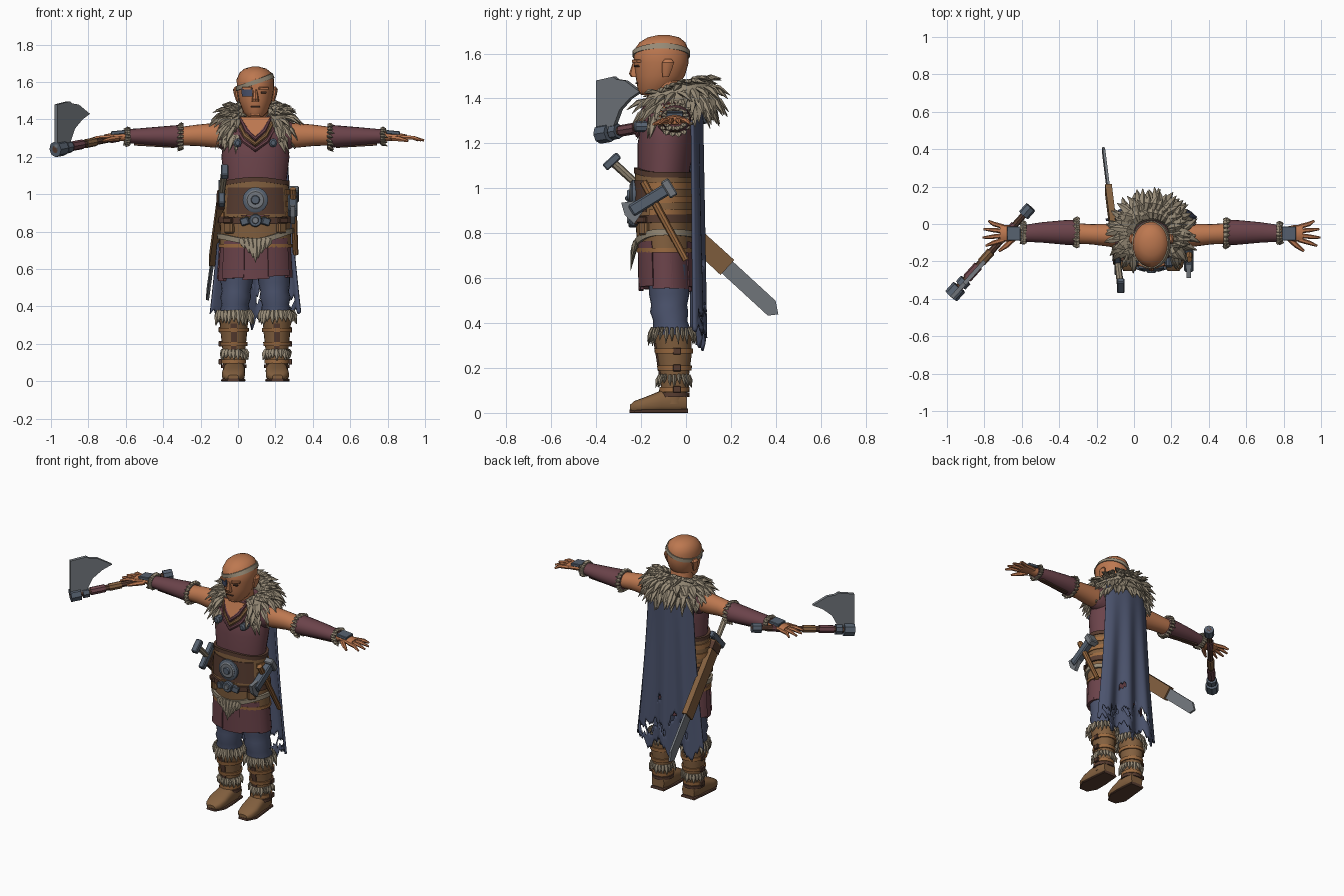
import bpy, bmesh, math, random
from mathutils import Vector, Euler

random.seed(4)
CENTRE = 0.093  # sideways shift of the body axis
FULL = math.tau
if "Cube" in bpy.data.objects:
    bpy.data.objects.remove(bpy.data.objects["Cube"])


def paint(name, code):
    channels = [int(code[i:i + 2], 16) / 255 for i in (0, 2, 4)]
    colour = [((c + 0.055) / 1.055) ** 2.4 for c in channels] + [1]
    mat = bpy.data.materials.new(name)
    mat.use_nodes = True
    mat.diffuse_color = colour
    mat.node_tree.nodes["Principled BSDF"].inputs["Base Color"].default_value = colour
    return mat


skin = paint("tanned skin", "bd7850")
maroon = paint("maroon cloth", "6b434a")
fur_tan = paint("grey tan fur", "968a76")
leather = paint("brown leather", "83603f")
dark = paint("dark leather", "573c30")
blue = paint("blue cloth", "4c546e")
steel = paint("steel", "74797f")
iron = paint("blue iron", "56616f")
strapping = paint("light leather", "9a6a40")


# ---- helpers ----
def finish(name, bm, mat, crease=0.6):
    bmesh.ops.recalc_face_normals(bm, faces=bm.faces)
    bmesh.ops.translate(bm, verts=bm.verts, vec=(CENTRE, 0, 0))
    for face in bm.faces:
        face.smooth = True
    for edge in bm.edges:
        edge.smooth = edge.calc_face_angle(0) < crease
    mesh = bpy.data.meshes.new(name)
    bm.to_mesh(mesh)
    bm.free()
    mesh.materials.append(mat)
    obj = bpy.data.objects.new(name, mesh)
    bpy.context.collection.objects.link(obj)
    return obj


def bridge(bm, loops, closed=False):
    rows = [[bm.verts.new(p) for p in loop] for loop in loops]
    pairs = list(zip(rows, rows[1:])) + ([(rows[-1], rows[0])] if closed else [])
    for a, b in pairs:
        for k in range(len(a)):
            j = (k + 1) % len(a)
            bm.faces.new((a[k], a[j], b[j], b[k]))
    if not closed:
        bm.faces.new(rows[0])
        bm.faces.new(rows[-1])


def loft(name, mat, rings, axis="z", side=1, sides=20, power=1.0):
    place = {"z": lambda t, a, b: (side * a, b, t),
             "x": lambda t, a, b: (side * t, a, b),
             "y": lambda t, a, b: (side * a, t, max(0, b))}[axis]
    bend = lambda w: math.copysign(abs(w) ** power, w)
    angles = [FULL * k / sides for k in range(sides)]
    bm = bmesh.new()
    bridge(bm, [[place(t, a + ra * bend(math.cos(g)), b + rb * bend(math.sin(g))) for g in angles]
                for t, a, b, ra, rb in rings])
    return finish(name, bm, mat)


def sweep(bm, points, radii, sides=6, flat=1.0):
    points = [Vector(p) for p in points]
    loops = []
    for i, p in enumerate(points):
        d = (points[min(i + 1, len(points) - 1)] - points[max(i - 1, 0)]).normalized()
        u = d.cross(Vector((0, 0, 1) if abs(d.z) < 0.9 else (0, 1, 0))).normalized()
        v = u.cross(d)
        loops.append([p + radii[i] * (u * math.cos(FULL * k / sides) + v * flat * math.sin(FULL * k / sides))
                      for k in range(sides)])
    bridge(bm, loops)


def rod(name, mat, points, radii, sides=8, flat=1.0):
    bm = bmesh.new()
    sweep(bm, points, radii, sides, flat)
    return finish(name, bm, mat)


def tufts(name, items):
    bm = bmesh.new()
    for base, aim, length, width in items:
        base, aim = Vector(base), Vector(aim).normalized() * length
        droop = Vector((0, 0, -0.2 * length))
        sweep(bm, [base, base + aim * 0.5, base + aim + droop], [width * 0.7, width, 0.002], 5, 0.6)
    return finish(name, bm, fur_tan)


def trim(name, centre, u, v, radii, along, count=22, length=0.05):
    u, v, centre = Vector(u), Vector(v), Vector(centre)
    items = []
    for k in range(count):
        g = FULL * k / count
        out = u * math.cos(g) * radii[0] + v * math.sin(g) * radii[1]
        aim = Vector(along) + out.normalized() * random.uniform(0, 0.5)
        items.append((centre + out - Vector(along) * length / 2, aim, length * random.uniform(0.9, 1.3), 0.017))
    return tufts(name, items)


def section(rows, z):
    for a, b in zip(rows, rows[1:]):
        if z <= b[0] or b is rows[-1]:
            f = max(0, min(1, (z - a[0]) / (b[0] - a[0])))
            return [p + (q - p) * f for p, q in zip(a[1:], b[1:])]


def strap(name, mat, rows, z, height, grow, tilt=0, dip=0, arc=(0, FULL), side=1, steps=36):
    """Band hugging a lofted profile, either a full ring or an arc."""
    closed = arc[1] - arc[0] >= FULL
    loops = []
    for k in range(steps + (not closed)):
        g = arc[0] + (arc[1] - arc[0]) * k / steps
        c, s = math.cos(g), math.sin(g)
        mid = z + tilt * c - dip * max(0, -s) ** 3
        loop = []
        for h, extra in ((-1, -0.01), (-1, grow), (1, grow), (1, -0.01)):
            level = mid + h * height / 2
            x, y, rx, ry = section(rows, level)
            loop.append((side * (x + (rx + extra) * c), y + (ry + extra) * s, level))
        loops.append(loop)
    bm = bmesh.new()
    bridge(bm, loops, closed)
    return finish(name, bm, mat)


def plate(name, mat, outline, origin, u, v, thick):
    u, v, origin = Vector(u).normalized(), Vector(v).normalized(), Vector(origin)
    n = u.cross(v) * thick / 2
    bm = bmesh.new()
    bridge(bm, [[origin + u * a + v * b + n * w for a, b in outline] for w in (-1, 1)])
    return finish(name, bm, mat, 0.3)


def box(name, mat, centre, size, turn=(0, 0, 0)):
    bm = bmesh.new()
    bmesh.ops.create_cube(bm, size=1)
    bmesh.ops.scale(bm, verts=bm.verts, vec=size)
    bmesh.ops.bevel(bm, geom=bm.edges[:], offset=min(size) * 0.15, segments=1, affect="EDGES")
    bmesh.ops.rotate(bm, verts=bm.verts, matrix=Euler(turn).to_matrix())
    bmesh.ops.translate(bm, verts=bm.verts, vec=centre)
    return finish(name, bm, mat, 0.3)


# ---- tunic, skirt and waist ----
BODY = [(.54, 0, -.085, .195, .12), (.72, 0, -.09, .182, .115), (.86, 0, -.1, .178, .118), (1.06, 0, -.1, .165, .115),
        (1.2, 0, -.09, .182, .125), (1.33, 0, -.08, .165, .115), (1.42, 0, -.06, .1, .08)]
loft("tunic", maroon, [(.6, 0, -.085, .185, .11)] + BODY[1:], sides=32)
panels = 9
for k in range(panels):
    start = FULL * (k + 0.25) / panels
    strap(f"skirt_panel_{k}", maroon, BODY, .645 + .012 * (k % 2), .2, .006 + .007 * (k % 2),
          tilt=.01, arc=(start, start + FULL / panels * 1.06), steps=6)
strap("waist_wrap", leather, BODY, .8, .17, .01)
strap("corset", leather, BODY, .965, .19, .012, dip=-.02)
for k, z in enumerate((.89, .95, 1.01)):
    strap(f"waist_strap_{k}", strapping, BODY, z, .03, .018, arc=(-.5, math.pi + .5))
strap("corset_rim", dark, BODY, 1.06, .025, .017, dip=-.02)
strap("corset_front", dark, BODY, .965, .14, .016, arc=(math.pi * 1.2, math.pi * 1.8))
strap("buckle_belt", dark, BODY, .865, .035, .022, dip=.01)
strap("rope_belt", fur_tan, BODY, .79, .028, .024, tilt=.015, dip=.04)
strap("wrap_hem", strapping, BODY, .725, .02, .016)
tufts("hanging_pelt", [((x / 40, -.225, .765), (-x / 8, -.2, -1), .11 - abs(x) * .02, .022) for x in (-3, -2, -1, 0, 1, 2, 3)])
for name, mat, r, y, z in (("disc_rim", iron, .068, -.245, .97), ("disc_plate", steel, .052, -.252, .97),
                           ("disc_boss", iron, .024, -.262, .97), ("buckle", iron, .035, -.255, .86), ("buckle_pin", steel, .018, -.262, .86)):
    loft(name, mat, [(-.2, 0, z, r, r), (y + .006, 0, z, r, r), (y, 0, z, r * .85, r * .85)], "y")
for side in (1, -1):
    box("buckle_wing", iron, (side * .055, -.235, .855), (.045, .03, .04), (0, side * .3, side * .3))
    box("belt_pouch", leather, (side * .13, -.175, .83), (.055, .06, .08), (0, 0, side * .7))
    box("pouch_flap", dark, (side * .133, -.179, .86), (.06, .065, .03), (0, 0, side * .7))

# ---- neck, collar and mantle ----
loft("neck", skin, [(1.34, 0, -.07, .085, .08), (1.42, 0, -.085, .07, .07), (1.5, 0, -.1, .07, .075)])
plate("open_chest", skin, [(-.08, .13), (0, 0), (.08, .13)], (0, -.217, 1.29), (1, 0, 0), (0, .4, 1), .008)
for k in range(3):
    drop, wide = k * .028, .075 + k * .012
    rod(f"cowl_fold_{k}", (maroon, leather, maroon)[k],
        [(-wide, -.15, 1.41 - drop), (-wide * .6, -.19, 1.34 - drop), (0, -.213, 1.295 - drop),
         (wide * .6, -.19, 1.34 - drop), (wide, -.15, 1.41 - drop)], [.014] * 5)


def ring_point(g, r=0.0, h=0.0):
    return Vector((math.sin(g) * (.135 + r), -.045 + math.cos(g) * (.115 + r), 1.395 + .035 * math.cos(g) + h))


arc = [math.radians(a) for a in range(-145, 146, 10)]
rod("mantle_base", fur_tan, [ring_point(g) for g in arc], [.05] * len(arc), 10, 1.2)
items = []
for row, (r, h, length) in enumerate(((-.04, .05, .08), (0, .055, .09), (.03, .03, .1), (.045, -.01, .1), (.035, -.05, .09))):
    for k in range(34):
        g = arc[0] + (arc[-1] - arc[0]) * (k + (row % 2) / 2) / 34
        swirl = random.uniform(-.6, .6)
        aim = (math.sin(g + swirl), math.cos(g + swirl), (.35, .1, -.4, -.9, -1.6)[row] + random.uniform(-.2, .2))
        items.append((ring_point(g, r, h), aim, length * random.uniform(.75, 1.1), .02))
tufts("fur_mantle", items)
for side in (1, -1):
    loft("mantle_clasp", iron, [(-.16, .095, 1.275, .022, .025), (-.222, .095, 1.275, .022, .025), (-.232, .095, 1.275, .012, .014)], "y", side, 8)

# ---- head ----
HEAD = [(1.415, 0, -.15, .04, .05), (1.44, 0, -.135, .065, .08), (1.5, 0, -.115, .088, .11), (1.56, 0, -.11, .099, .122),
        (1.615, 0, -.11, .1, .122), (1.65, 0, -.105, .085, .102), (1.672, 0, -.1, .058, .07), (1.682, 0, -.1, .02, .025)]
loft("head", skin, HEAD, sides=24)
loft("nose", skin, [(1.495, 0, -.225, .02, .02), (1.51, 0, -.228, .018, .026), (1.56, 0, -.225, .009, .012)], sides=8)
box("mouth", dark, (0, -.219, 1.468), (.05, .012, .006))
box("chin", skin, (0, -.185, 1.432), (.055, .04, .03))
box("left_eye", dark, (.042, -.217, 1.545), (.03, .02, .01), (0, 0, .4))
for side in (1, -1):
    box("brow", skin, (side * .042, -.216, 1.566), (.055, .03, .014), (0, 0, side * .4))
    loft("ear", skin, [(1.495, .094, -.09, .008, .014), (1.53, .1, -.085, .014, .024), (1.56, .104, -.08, .016, .028), (1.575, .102, -.08, .008, .016)], side=side, sides=10)
strap("headband", fur_tan, HEAD, 1.6, .024, .006, tilt=.035)
strap("eyepatch", blue, HEAD, 1.545, .045, .009, arc=(math.pi * 1.25, math.pi * 1.45), steps=6)

# ---- arms and hands ----
for side, label in ((1, "left"), (-1, "right")):
    loft(label + "_shoulder", maroon, [(.1, -.06, 1.31, .07, .085), (.17, -.06, 1.315, .075, .08), (.195, -.06, 1.315, .06, .068)], "x", side)
    loft(label + "_arm", skin, [(.12, -.06, 1.315, .06, .065), (.22, -.06, 1.315, .062, .066), (.32, -.055, 1.315, .054, .056),
                                (.4, -.05, 1.31, .055, .05), (.74, -.05, 1.31, .03, .024)], "x", side)
    BRACER = [(.39, -.045, 1.31, .068, .062), (.46, -.045, 1.31, .066, .056), (.58, -.045, 1.31, .055, .046), (.69, -.05, 1.31, .044, .036)]
    loft(label + "_bracer", maroon, BRACER, "x", side)
    for x, ry, rz in ((.4, .068, .062), (.685, .046, .04)):
        trim(label + "_bracer_fur", (side * x, -.047, 1.31), (0, 1, 0), (0, 0, 1), (ry, rz), (side, 0, 0), 18, .03)
    box(label + "_bracer_ridge", dark, (side * .54, -.045, 1.262), (.22, .03, .016), (0, -side * .06, 0))
    loft(label + "_palm", skin, [(.7, -.05, 1.31, .03, .022), (.76, -.05, 1.307, .044, .022), (.81, -.05, 1.302, .046, .017)], "x", side, 12)
    box(label + "_hand_guard", iron, (side * .735, -.05, 1.33), (.075, .075, .02), (0, side * .1, 0))
    bm = bmesh.new()
    for y, reach in ((-.085, .885), (-.062, .902), (-.038, .897), (-.015, .87)):
        tip = y + (y + .05) * .9
        sweep(bm, [(side * .79, y, 1.303), (side * .845, (y + tip) / 2, 1.302), (side * reach, tip, 1.288)], [.013, .012, .006])
    sweep(bm, [(side * .735, -.075, 1.3), (side * .775, -.115, 1.295), (side * .815, -.145, 1.285)], [.016, .014, .007])
    finish(label + "_fingers", bm, skin)

    # ---- legs and boots ----
    loft(label + "_trouser", blue, [(.32, .112, -.06, .07, .075), (.38, .11, -.065, .08, .082), (.41, .108, -.07, .072, .076), (.45, .105, -.075, .083, .085),
                                    (.48, .103, -.075, .076, .08), (.53, .1, -.075, .086, .09), (.66, .095, -.08, .088, .09)], side=side)
    BOOT = [(.04, .115, -.055, .058, .058), (.14, .115, -.05, .058, .06), (.25, .115, -.052, .07, .076), (.35, .115, -.06, .078, .084)]
    loft(label + "_boot_shaft", leather, BOOT, side=side)
    loft(label + "_foot", leather, [(.005, .113, .05, .045, .045), (-.04, .113, .055, .058, .055), (-.11, .114, .05, .058, .05),
                                    (-.18, .118, .036, .062, .035), (-.23, .118, .027, .05, .026), (-.25, .118, .02, .028, .015)], "y", side, 20, .7)
    loft(label + "_sole", dark, [(.01, .113, .004, .05, .016), (-.11, .114, .004, .062, .014), (-.19, .118, .004, .066, .014), (-.252, .118, .004, .032, .012)], "y", side, 16, .6)
    trim(label + "_boot_cuff", (side * .115, -.062, .352), (1, 0, 0), (0, 1, 0), (.084, .087), (0, 0, -1), 24, .055)
    trim(label + "_ankle_fur", (side * .115, -.052, .15), (1, 0, 0), (0, 1, 0), (.06, .064), (0, 0, -1), 20, .04)
    for z in (.105, .2, .275):
        strap(label + "_boot_strap", strapping, BOOT, z, .022, .008, side=side, steps=24)
        box(label + "_boot_buckle", dark, (side * .187, -.04, z), (.018, .035, .03))
    strap(label + "_shin_guard", dark, BOOT, .24, .14, .006, arc=(math.pi * 1.43, math.pi * 1.57), side=side, steps=4)
    strap(label + "_instep_strap", dark, BOOT, .08, .02, .01, side=side, steps=24)

# ---- ragged cape ----
columns, rows = 44, 56
holes = ((-.55, .86, .035), (.1, .9, .03), (.5, .88, .035), (.25, .72, .022), (-.2, .8, .02), (.75, .94, .03))
bm, grid = bmesh.new(), []
for i in range(columns + 1):
    u = 2 * i / columns - 1
    hem = .27 + .09 * abs(math.sin(5 * u + .4)) + .05 * (i * 7 % 5) / 5
    line = []
    for j in range(rows + 1):
        v = j / rows
        fold = .02 * math.sin(9 * u + 1) * v
        line.append(bm.verts.new((u * (.165 + .08 * v ** 1.5), .075 - .045 * u * u * (1 - .4 * v) + fold, 1.42 - v * (1.42 - hem))))
    grid.append(line)
for i in range(columns):
    for j in range(rows):
        u, v = 2 * i / columns - 1, j / rows
        if not any(math.hypot((u - a) * .22, (v - b) * 1.1) < r for a, b, r in holes):
            bm.faces.new((grid[i][j], grid[i + 1][j], grid[i + 1][j + 1], grid[i][j + 1]))
cape = finish("cape", bm, blue)
cape.modifiers.new("cloth thickness", "SOLIDIFY").thickness = .012

# ---- battle axe in the right hand ----
butt, top = Vector((-.645, .09, 1.32)), Vector((-1.07, -.385, 1.24))
along = lambda f: butt.lerp(top, f)
rod("axe_handle", dark, [butt, along(.5), top], [.017, .018, .021])
for k, (a, b, r, mat) in enumerate(((0, .09, .032, iron), (.2, .3, .023, maroon), (.5, .62, .024, leather), (.66, .8, .026, maroon), (.82, .88, .034, iron), (.9, 1, .042, iron))):
    rod(f"axe_binding_{k}", mat, [along(a), along(b)], [r, r])
plate("axe_blade", steel, [(-.01, 1.48), (.09, 1.497), (.11, 1.485), (.16, 1.48), (.25, 1.43), (.19, 1.4), (.13, 1.35), (.09, 1.27), (-.01, 1.25)],
      (-1.06, -.385, 0), (.67, .74, 0), (0, 0, 1), .022)

# ---- sword through the belt on the right hip ----
hilt, tip = Vector((-.165, -.33, 1.12)), Vector((-.258, .41, .44))
run = (tip - hilt).normalized()
across = Vector((0, .68, .74))
at = lambda f: hilt.lerp(tip, f)
rod("sword_grip", fur_tan, [at(0), at(.16)], [.019, .017])
box("sword_pommel", iron, at(0), (.04, .085, .035), (.75, 0, 0))
box("sword_guard", iron, at(.17), (.035, .04, .17), (-.74, 0, 0))
plate("sword_sheath", leather, [(.19, -.042), (.19, .042), (.7, .045), (.7, -.045)], hilt, run, across, .035)
plate("sheath_mouth", dark, [(.2, -.047), (.2, .047), (.25, .047), (.25, -.047)], hilt, run, across, .042)
plate("sword_blade", steel, [(.6, -.036), (.6, .036), (.96, .036), (1.01, 0), (.98, -.036)], hilt, run, across, .014)

# ---- war hammer on the left hip ----
rod("hammer_handle", strapping, [(.2, -.19, 1.03), (.215, .0, .68)], [.018, .015])
box("hammer_head", iron, (.2, -.16, .95), (.05, .2, .055), (.55, 0, 0))
box("hammer_face", steel, (.2, -.075, 1.0), (.065, .04, .085), (.55, 0, 0))
plate("hammer_bit", steel, [(0, -.025), (0, .025), (.07, .055), (.085, 0), (.07, -.055)], (.2, -.2, .925), (0, -.85, -.52), (0, -.52, .85), .025)
